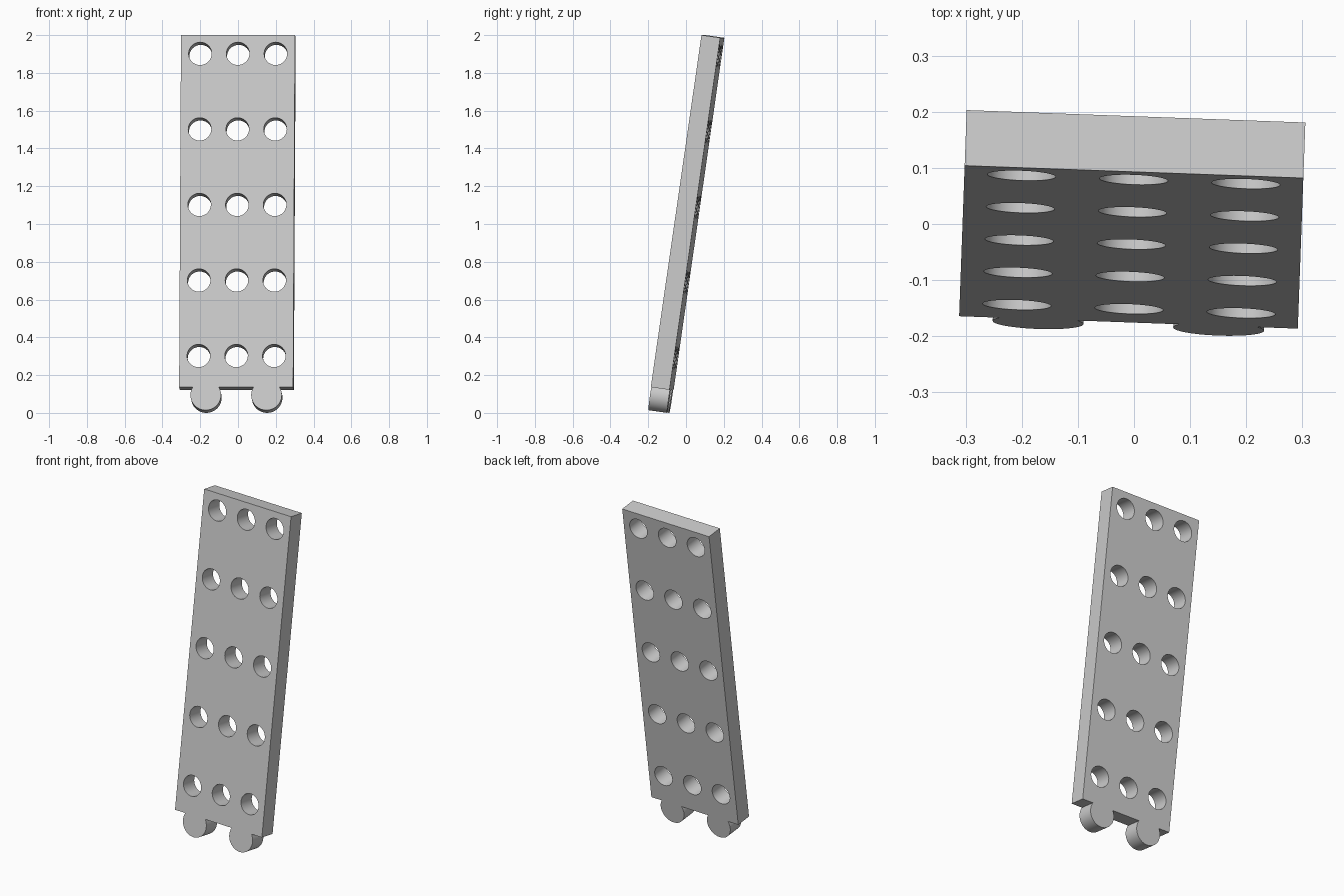
import bpy, bmesh, math
from mathutils import Matrix, Vector

if "Cube" in bpy.data.objects:
    bpy.data.objects.remove(bpy.data.objects["Cube"])

HALF_W, LENGTH, THICK = 0.302, 1.883, 0.1
TAB_R, TAB_X, TAB_DROP = 0.081, 0.161, 0.042
HOLE_R, HOLE_PITCH_X, HOLE_PITCH_Y, HOLE_TOP = 0.061, 0.2, 0.404, 0.099


def arc(cx, cy, r, a0, a1, n):
    return [(cx + r * math.cos(a0 + (a1 - a0) * i / n),
             cy + r * math.sin(a0 + (a1 - a0) * i / n)) for i in range(n + 1)]


def add_loop(curve, pts):
    s = curve.splines.new('POLY')
    s.points.add(len(pts) - 1)
    for p, (x, y) in zip(s.points, pts):
        p.co = (x, y, 0, 1)
    s.use_cyclic_u = True


# Flat profile: rectangular board with two round tabs on its lower edge
profile = bpy.data.curves.new("board_profile", 'CURVE')
profile.dimensions = '2D'
profile.fill_mode = 'BOTH'
profile.extrude = THICK / 2
lift = math.asin(TAB_DROP / TAB_R)
outline = [(-HALF_W, 0), (-HALF_W, -LENGTH)]
for side in (-1, 1):
    outline += arc(side * TAB_X, -LENGTH - TAB_DROP, TAB_R,
                   math.pi - lift, 2 * math.pi + lift, 48)
outline += [(HALF_W, -LENGTH), (HALF_W, 0)]
add_loop(profile, outline)

# Five rows of three round through-holes
for row in range(5):
    for col in (-1, 0, 1):
        add_loop(profile, arc(col * HOLE_PITCH_X, -HOLE_TOP - row * HOLE_PITCH_Y,
                              HOLE_R, 0, 2 * math.pi, 48)[:-1])

board = bpy.data.objects.new("perforated_board", profile)
bpy.context.collection.objects.link(board)
bpy.context.view_layer.objects.active = board
board.select_set(True)
bpy.ops.object.convert(target='MESH')
board = bpy.context.object

# Weld caps to walls, then lean the board back with a slight turn
turn = Matrix.Rotation(math.radians(-2.1), 4, 'Z') @ Matrix.Rotation(math.radians(90 - 8.2), 4, 'X')
place = Matrix.Translation((0, 0.093, 2.0)) @ turn @ Matrix.Translation((0, 0, -THICK / 2))
bm = bmesh.new()
bm.from_mesh(board.data)
bmesh.ops.remove_doubles(bm, verts=bm.verts, dist=0.0001)
bmesh.ops.recalc_face_normals(bm, faces=bm.faces)
bm.transform(place)
bm.to_mesh(board.data)
bm.free()

# Plain grey finish
grey = bpy.data.materials.new("light_grey")
grey.diffuse_color = (0.6, 0.6, 0.6, 1)
grey.use_nodes = True
grey.node_tree.nodes["Principled BSDF"].inputs["Base Color"].default_value = grey.diffuse_color
board.data.materials.clear()
board.data.materials.append(grey)
bpy.ops.object.shade_smooth_by_angle(angle=math.radians(30))
